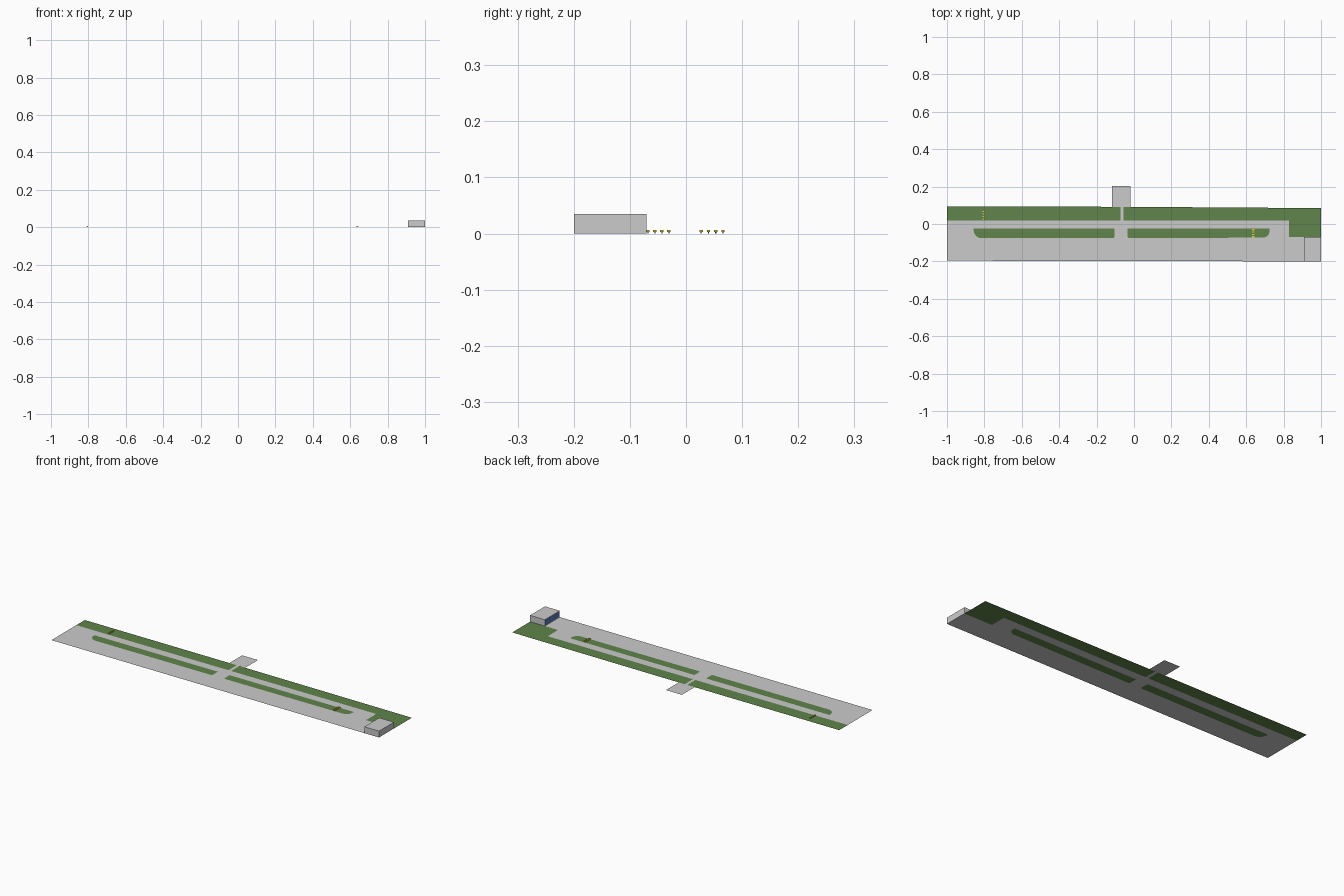
import bpy, bmesh, math

if "Cube" in bpy.data.objects:
    bpy.data.objects.remove(bpy.data.objects["Cube"])

def material(name, rgb):
    m = bpy.data.materials.new(name)
    m.diffuse_color = (*rgb, 1)
    m.use_nodes = True
    m.node_tree.nodes["Principled BSDF"].inputs["Base Color"].default_value = m.diffuse_color
    return m

GREY = material("light grey pavement", (0.6, 0.6, 0.6))
GREEN = material("grass green", (0.115, 0.235, 0.07))
BLUE = material("door blue", (0.09, 0.2, 0.5))
YELLOW = material("lamp yellow", (0.8, 0.65, 0.02))
DARK = material("dark post", (0.03, 0.03, 0.03))

def finish(bm, name, *mats):
    me = bpy.data.meshes.new(name)
    bm.to_mesh(me)
    bm.free()
    for m in mats:
        me.materials.append(m)
    ob = bpy.data.objects.new(name, me)
    bpy.context.collection.objects.link(ob)
    return ob

def flat(name, mat, *loops):
    """Flat ground sheet: first loop is the outline, the others are holes."""
    bm = bmesh.new()
    for pts in loops:
        vs = [bm.verts.new((x, y, 0)) for x, y in pts]
        for a, b in zip(vs, vs[1:] + vs[:1]):
            bm.edges.new((a, b))
    bmesh.ops.triangle_fill(bm, edges=bm.edges[:], use_beauty=True, normal=(0, 0, 1))
    for f in bm.faces:
        f.normal_update()
        if f.normal.z < 0:
            f.normal_flip()
    return finish(bm, name, mat)

def add_box(bm, x0, x1, y0, y1, z0, z1, index=0):
    vs = bmesh.ops.create_cube(bm, size=1)["verts"]
    for v in vs:
        v.co = (x1 if v.co.x > 0 else x0, y1 if v.co.y > 0 else y0, z1 if v.co.z > 0 else z0)
    for f in {f for v in vs for f in v.link_faces}:
        f.material_index = index

def corner(cx, cy, rx, ry, a0, a1, n=5):
    """Points on a rounded corner."""
    return [(cx + rx * math.cos(math.radians(a0 + (a1 - a0) * i / n)),
             cy + ry * math.sin(math.radians(a0 + (a1 - a0) * i / n))) for i in range(n + 1)]

# Grass islands with one rounded outer corner each
left_island = ([(-0.857, -0.025)] + corner(-0.815, -0.035, 0.042, 0.041, 180, 270)
               + corner(-0.113, -0.068, 0.008, 0.008, 270, 360, 3) + [(-0.105, -0.025)])
right_island = ([(-0.034, -0.025)] + corner(-0.026, -0.067, 0.008, 0.008, 180, 270, 3)
                + corner(0.69, -0.039, 0.034, 0.034, 270, 360) + [(0.724, -0.025)])

# Runway, taxiway, link and apron in one sheet
outline = [(-1, -0.196), (1, -0.2), (1, -0.07), (0.829, -0.07), (0.829, 0.02),
           (-0.056, 0.02), (-0.056, 0.092), (-0.02, 0.092), (-0.02, 0.203), (-0.117, 0.203),
           (-0.117, 0.092), (-0.072, 0.092), (-0.072, 0.02), (-1, 0.02)]
flat("pavement", GREY, outline, left_island, right_island)
flat("grass_island_left", GREEN, left_island)
flat("grass_island_right", GREEN, right_island)

# Grass verges beyond the taxiway
flat("grass_verge_left", GREEN, [(-1, 0.02), (-0.072, 0.02), (-0.072, 0.092), (-1, 0.094)])
flat("grass_verge_right", GREEN, [(-0.056, 0.02), (0.829, 0.02), (0.829, -0.07), (1, -0.07),
                                  (1, 0.085), (-0.056, 0.092)])

# Hangar with a blue door inset in its -x wall
bm = bmesh.new()
add_box(bm, 0.91, 1, -0.2, -0.07, 0, 0.035)
door = [f for f in bm.faces if f.normal.x < -0.9 or f.calc_center_median().x < 0.911]
bmesh.ops.inset_individual(bm, faces=door, thickness=0.004)
for f in door:
    f.material_index = 1
bm.normal_update()
finish(bm, "hangar", GREY, BLUE)

# Rows of four guide lights on posts
def light_row(name, x, half, y0, step):
    bm = bmesh.new()
    for i in range(4):
        y = y0 + i * step
        add_box(bm, x - half, x + half, y - 0.003, y + 0.003, 0.003, 0.0065)
        add_box(bm, x - 0.001, x + 0.001, y - 0.001, y + 0.001, 0, 0.003, 1)
    finish(bm, name, YELLOW, DARK)

light_row("guide_lights_left", -0.805, 0.004, 0.027, 0.013)
light_row("guide_lights_right", 0.637, 0.007, -0.068, 0.0125)
